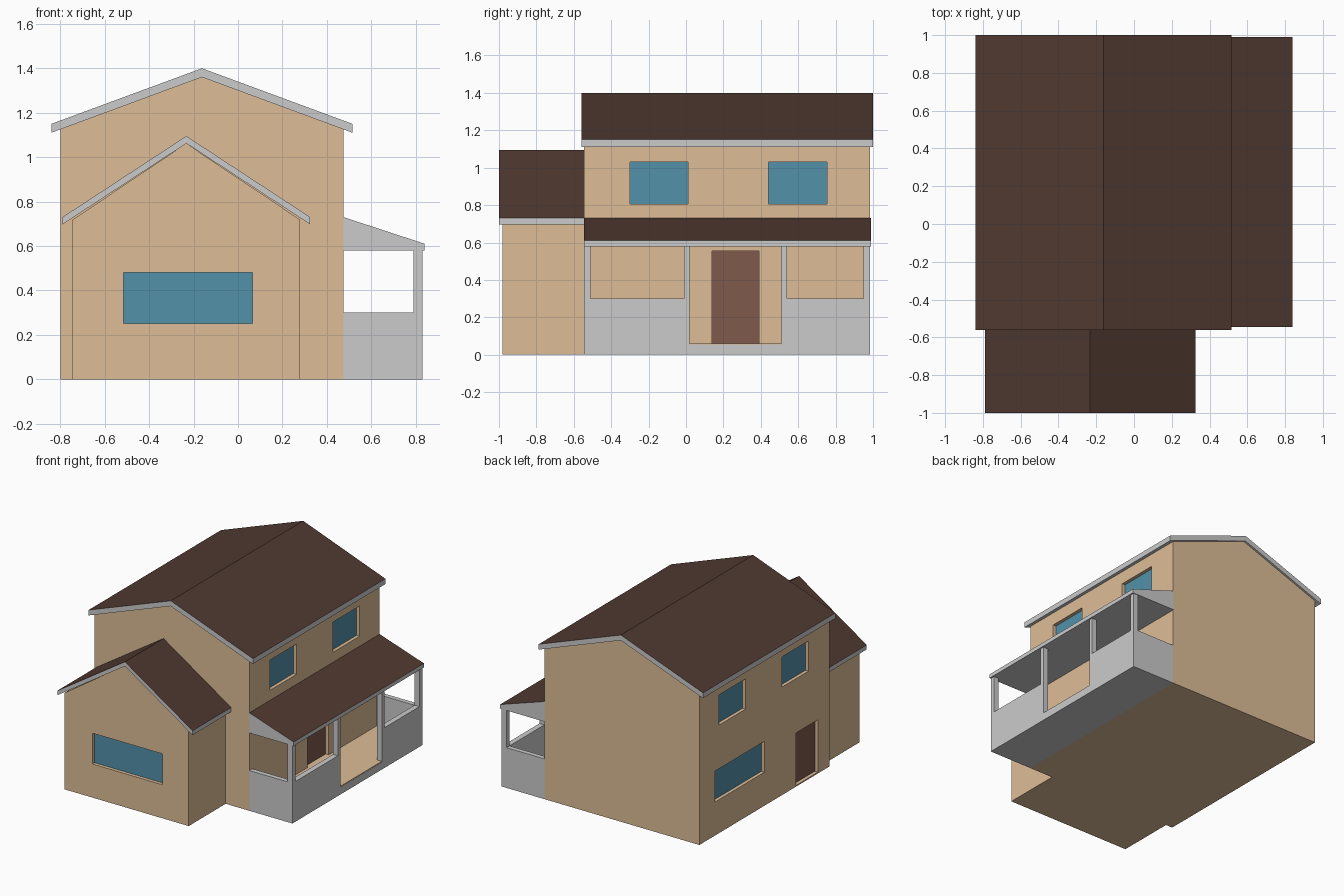
import bpy, bmesh
from mathutils import Vector

if "Cube" in bpy.data.objects:
    bpy.data.objects.remove(bpy.data.objects["Cube"])


def material(name, rgb):
    m = bpy.data.materials.new(name)
    m.diffuse_color = (*rgb, 1)
    m.use_nodes = True
    m.node_tree.nodes["Principled BSDF"].inputs["Base Color"].default_value = m.diffuse_color
    return m


TAN = material("wall_tan", (0.73, 0.51, 0.31))
BROWN = material("roof_brown", (0.08, 0.042, 0.03))
GLASS = material("glass_blue", (0.087, 0.283, 0.402))
DOOR = material("door_brown", (0.21, 0.10, 0.072))
GREY = material("trim_grey", (0.6, 0.6, 0.6))


def prism(name, profile, y0, y1, mats, roof=False):
    """Extrude an x-z profile along y; roofs get brown upper faces."""
    bm = bmesh.new()
    face = bm.faces.new([bm.verts.new((x, y0, z)) for x, z in profile])
    new = bmesh.ops.extrude_face_region(bm, geom=[face])["geom"]
    bmesh.ops.translate(bm, vec=(0, y1 - y0, 0),
                        verts=[v for v in new if isinstance(v, bmesh.types.BMVert)])
    bmesh.ops.recalc_face_normals(bm, faces=bm.faces[:])
    if roof:
        for f in bm.faces:
            f.material_index = int(f.normal.z > 0.3)
    me = bpy.data.meshes.new(name)
    bm.to_mesh(me)
    bm.free()
    for m in mats:
        me.materials.append(m)
    ob = bpy.data.objects.new(name, me)
    bpy.context.collection.objects.link(ob)
    return ob


def box(name, lo, hi, mat=None):
    profile = [(lo[0], lo[2]), (hi[0], lo[2]), (hi[0], hi[2]), (lo[0], hi[2])]
    return prism(name, profile, lo[1], hi[1], [mat] if mat else [])


def gable_roof(name, x0, x1, eave, ridge, t, y0, y1):
    xm = (x0 + x1) / 2
    profile = [(x0, eave - t), (x0, eave), (xm, ridge), (x1, eave),
               (x1, eave - t), (xm, ridge - t)]
    return prism(name, profile, y0, y1, [GREY, BROWN], roof=True)


def opening(name, wall, axis, face, out, span, z, mat):
    """Cut a shallow recess in a wall and set a panel at its back."""
    def slab(label, d0, d1, m=None):
        a, b = sorted((face + out * d0, face + out * d1))
        lo, hi = Vector((0, 0, z[0])), Vector((0, 0, z[1]))
        lo[axis], hi[axis] = a, b
        lo[1 - axis], hi[1 - axis] = span
        return box(label, lo, hi, m)
    cutter = slab(name + "_cutter", -0.03, 0.05)
    cutter.hide_render = True
    mod = wall.modifiers.new("recess", 'BOOLEAN')
    mod.operation, mod.solver, mod.object = 'DIFFERENCE', 'EXACT', cutter
    bpy.context.view_layer.objects.active = wall
    bpy.ops.object.modifier_apply(modifier=mod.name)
    bpy.data.objects.remove(cutter)
    slab(name, -0.035, -0.025, mat)


# Main house and front wing walls
X0, X1, Y0, Y1 = -0.80, 0.475, -0.545, 0.985
house = prism("house_walls", [(X0, 0), (X1, 0), (X1, 1.128), (-0.163, 1.363), (X0, 1.128)],
              Y0, Y1, [TAN])
wing = prism("wing_walls", [(-0.745, 0), (0.28, 0), (0.28, 0.718), (-0.233, 1.062), (-0.745, 0.718)],
             -0.98, Y0, [TAN])

# Gable roofs
gable_roof("house_roof", -0.84, 0.515, 1.15, 1.40, 0.04, -0.56, 1.0)
gable_roof("wing_roof", -0.79, 0.325, 0.73, 1.095, 0.033, -1.0, Y0)

# Upper windows on both long sides
for side, x, out in (("right", X1, 1), ("left", X0, -1)):
    for place, span in (("front", (-0.30, 0.01)), ("back", (0.44, 0.755))):
        opening(f"{side}_{place}_window", house, 0, x, out, span, (0.805, 1.03), GLASS)

# Ground floor windows and doors
opening("left_lower_window", house, 0, X0, -1, (0.22, 0.80), (0.25, 0.48), GLASS)
opening("left_door", house, 0, X0, -1, (-0.41, -0.155), (0.01, 0.40), DOOR)
opening("porch_door", house, 0, X1, 1, (0.14, 0.39), (0.06, 0.555), DOOR)
opening("wing_window", wing, 1, -0.98, -1, (-0.515, 0.065), (0.25, 0.48), GLASS)

# Porch base, deck and lean-to roof
PX0, PX1 = 0.79, 0.83
box("porch_base", (X1, Y0, 0), (PX1, Y1, 0.055), GREY)
box("porch_deck", (X1, Y0 + 0.035, 0.055), (PX1 - 0.002, Y1 - 0.035, 0.06), TAN)
prism("porch_roof", [(X1, 0.58), (0.84, 0.58), (0.84, 0.61), (X1, 0.73)],
      Y0, 0.99, [GREY, BROWN], roof=True)

# Porch posts
posts = [(Y0, -0.51), (-0.01, 0.02), (0.51, 0.54), (0.95, Y1)]
for i, (a, b) in enumerate(posts):
    box(f"porch_post_{i + 1}", (PX0, a, 0.055), (PX1, b, 0.58), GREY)

# Porch half walls: two along the side, one across each end
for i in (0, 2):
    box(f"porch_side_wall_{i + 1}", (PX0, posts[i][1], 0.055),
        (PX1, posts[i + 1][0], 0.30), GREY)
for label, i in (("front", 0), ("back", 3)):
    box(f"porch_{label}_wall", (X1, posts[i][0], 0.055), (PX0, posts[i][1], 0.30), GREY)
